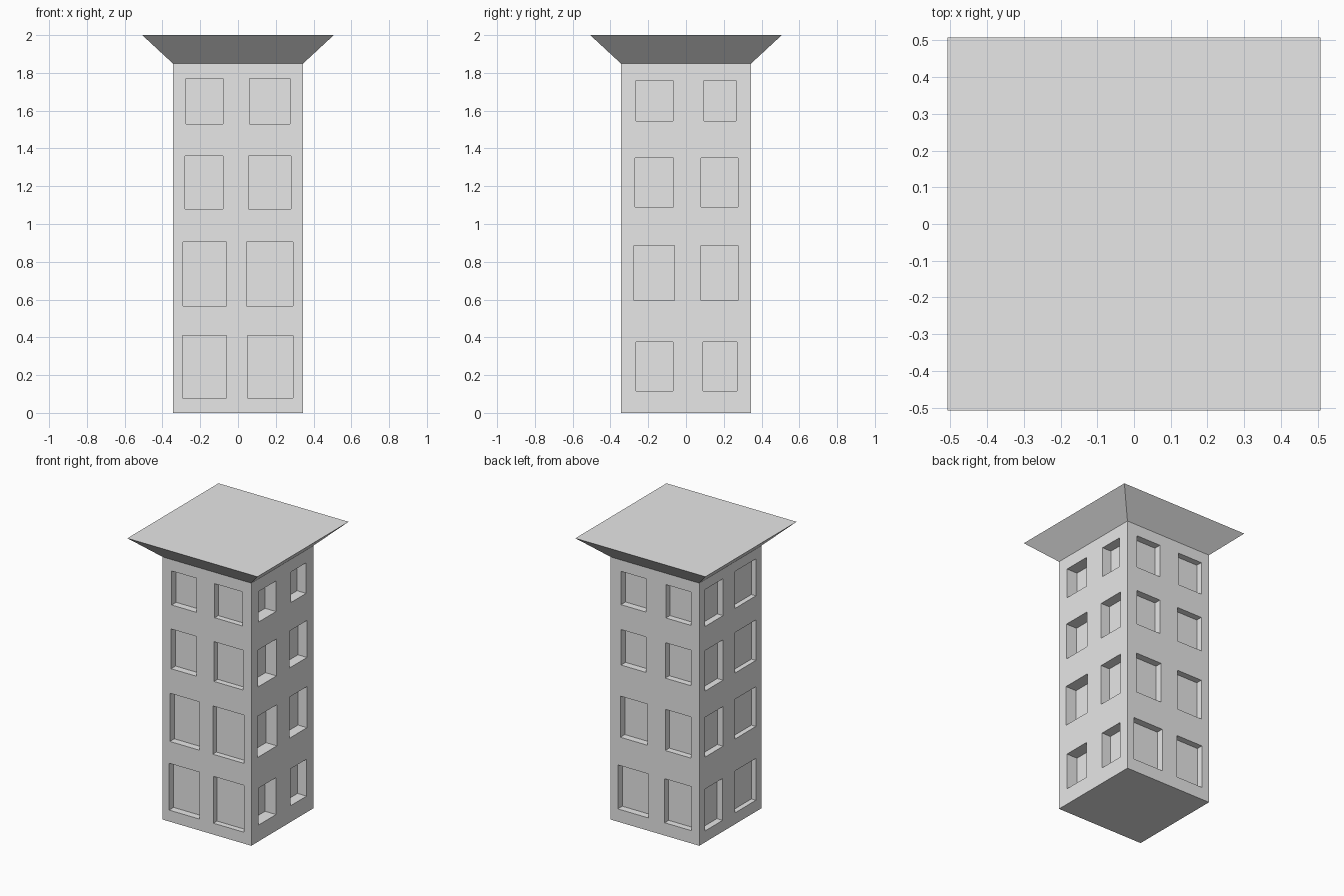
import bpy
import bmesh
import math
from mathutils import Matrix, Vector

if "Cube" in bpy.data.objects:
    bpy.data.objects.remove(bpy.data.objects["Cube"], do_unlink=True)

HALF = 0.345      # half width of the tower
EAVES = 1.85      # height where the roof begins
UNIT = 0.01       # window sizes are listed in hundredths

# One flat colour for the whole building
grey = bpy.data.materials.new("light grey plaster")
grey.use_nodes = True
grey.diffuse_color = (0.8, 0.8, 0.8, 1)
grey.node_tree.nodes["Principled BSDF"].inputs["Base Color"].default_value = grey.diffuse_color


def make_object(name, bm):
    """Turn a bmesh into a flat shaded object in the scene."""
    bmesh.ops.recalc_face_normals(bm, faces=bm.faces)
    mesh = bpy.data.meshes.new(name)
    bm.to_mesh(mesh)
    bm.free()
    mesh.materials.append(grey)
    obj = bpy.data.objects.new(name, mesh)
    bpy.context.scene.collection.objects.link(obj)
    return obj


def add_box(bm, low, high, turn=Matrix()):
    """Add a box between two corners, then turn it."""
    low, high = Vector(low), Vector(high)
    place = Matrix.Translation((low + high) / 2) @ Matrix.Diagonal((*(high - low), 1))
    bmesh.ops.create_cube(bm, size=1, matrix=turn @ place)


# Windows by wall: recess depth of the two columns, then for each storey
# bottom, top, left column start and end, right column start and end
front = ((5, 4), [(8, 41, -29.5, -6, 5, 29), (56.5, 90.5, -29, -6, 4.5, 29),
                  (108, 136, -28, -8, 5.5, 28), (153, 177, -27.5, -8, 6, 27.5)])
right = ((8.5, 7), [(11.5, 37.5, -26.5, -7, 9, 27), (59.5, 88.5, -27.5, -6, 8, 27.5),
                    (109, 135, -27, -6.5, 8, 27.5), (154.5, 176, -26.5, -7, 9.5, 26.5)])
back = ((5, 4.5), [(9, 40, -29, -5, 7.5, 28.5), (60, 89, -27, -6, 8, 28),
                   (111, 136, -26.5, -7, 8, 28), (153.5, 177, -26.5, -7, 8.5, 28)])
left = ((4.5, 3.5), [(8, 37.5, -28, -8.5, 5.5, 28.5), (60, 88, -28, -8, 5.5, 28.5),
                     (106.5, 135, -28, -8, 5.5, 28.5), (152, 178, -28, -8, 5.5, 28.5)])

# Tower body
bm = bmesh.new()
add_box(bm, (-HALF, -HALF, 0), (HALF, HALF, EAVES))
tower = make_object("tower_walls", bm)

# Window cutters, one wall after another around the tower
bm = bmesh.new()
for side, (depths, storeys) in enumerate((front, right, back, left)):
    turn = Matrix.Rotation(side * math.pi / 2, 4, "Z")
    for bottom, top, *spans in storeys:
        for column, depth in enumerate(depths):
            start, end = spans[2 * column:2 * column + 2]
            add_box(bm, (start * UNIT, -HALF - 0.1, bottom * UNIT),
                    (end * UNIT, -HALF + depth * UNIT, top * UNIT), turn)
cutter = make_object("window_cutter", bm)
cutter.hide_render = True

# Sink the windows into the walls
cut = tower.modifiers.new("windows", "BOOLEAN")
cut.operation = "DIFFERENCE"
cut.solver = "EXACT"
cut.object = cutter
bpy.context.view_layer.objects.active = tower
bpy.ops.object.modifier_apply(modifier=cut.name)
bpy.data.objects.remove(cutter, do_unlink=True)

# Flat roof that flares out from the walls
bm = bmesh.new()
height = 2 - EAVES
bmesh.ops.create_cone(
    bm, cap_ends=True, segments=4,
    radius1=HALF * math.sqrt(2), radius2=0.507 * math.sqrt(2), depth=height,
    matrix=Matrix.Translation((0, 0, EAVES + height / 2)) @ Matrix.Rotation(math.pi / 4, 4, "Z"))
make_object("flared_roof", bm)
